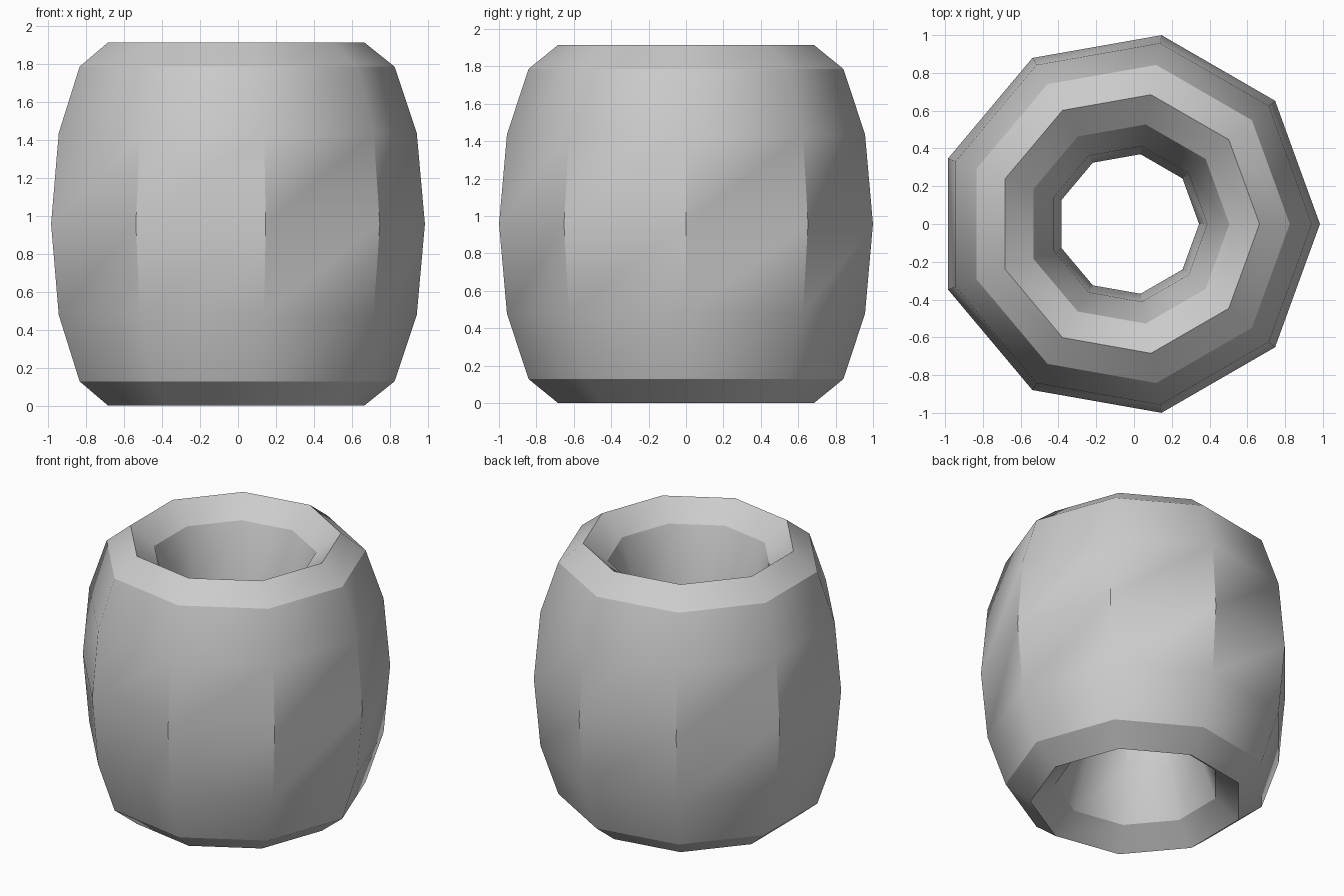
import bpy, math

if "Cube" in bpy.data.objects:
    bpy.data.objects.remove(bpy.data.objects["Cube"])

MAJOR, MINOR, HALF_H = 0.695, 0.32, 0.957
SIDES, STEPS = 9, 12

# Barrel-shaped bead: a nine-sided torus stretched upwards
bpy.ops.mesh.primitive_torus_add(major_segments=SIDES, minor_segments=STEPS,
                                 major_radius=MAJOR, minor_radius=MINOR)
bead = bpy.context.object
bead.name = "barrel_bead"
bead.data.name = "barrel_bead"
mesh = bead.data
shift = -(MAJOR + MINOR) * (1 - math.cos(math.radians(20))) / 2
for v in mesh.vertices:
    v.co.x += shift
    v.co.z = v.co.z * HALF_H / MINOR + HALF_H

# Smooth shading with sharp rims, sharp chamfer rings and creased middle edges
mesh.polygons.foreach_set("use_smooth", [True] * len(mesh.polygons))
chamfer = HALF_H * math.sin(math.radians(60))
for e in mesh.edges:
    a, b = (mesh.vertices[i].co.z - HALF_H for i in e.vertices)
    level = abs(a - b) < 1e-4
    rim_or_chamfer = level and abs(a) > chamfer - 0.01
    middle = not level and max(abs(a), abs(b)) < HALF_H * 0.6
    e.use_edge_sharp = rim_or_chamfer or middle
mesh.update()
